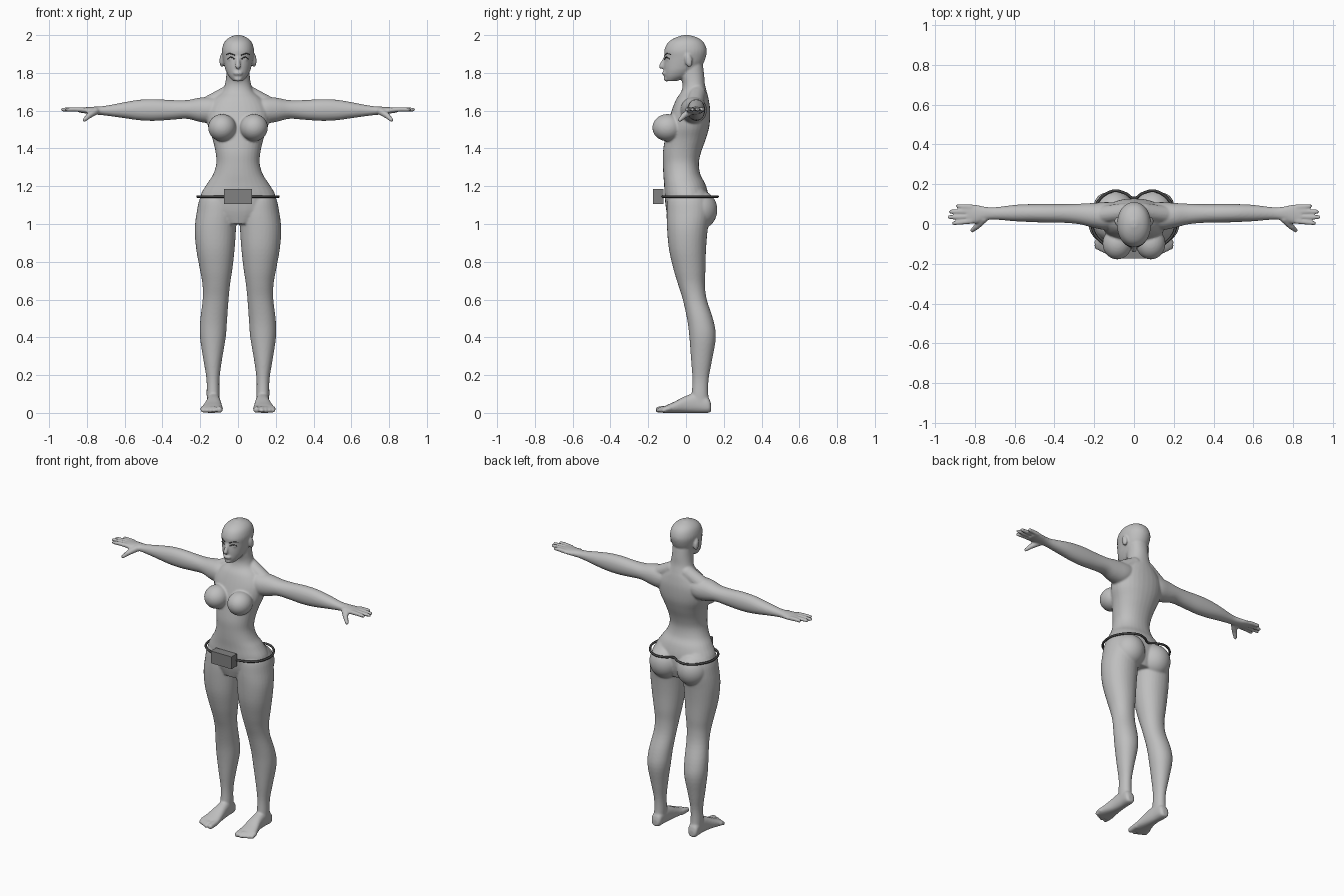
import bpy, bmesh, math
from mathutils import Vector, Matrix

cube = bpy.data.objects.get("Cube")
if cube:
    bpy.data.objects.remove(cube, do_unlink=True)


def material(name, value):
    m = bpy.data.materials.new(name)
    m.use_nodes = True
    color = (value, value, value, 1)
    m.diffuse_color = color
    bsdf = m.node_tree.nodes["Principled BSDF"]
    bsdf.inputs["Base Color"].default_value = color
    return m


body_grey = material("body grey", 0.52)
box_grey = material("box grey", 0.22)
dark = material("dark trim", 0.06)

ORDER = {"z": (1, 2, 0), "x": (0, 1, 2), "y": (1, 0, 2)}


def catmull(a, b, c, d, t):
    return [q + 0.5 * t * (r - p + t * (2 * p - 5 * q + 4 * r - s + t * (3 * (q - r) + s - p)))
            for p, q, r, s in zip(a, b, c, d)]


def loft(bm, axis, rows, power=2.0, sides=32, steps=4):
    """Rows are (position, low a, high a, low b, high b) along the axis."""
    ext = [rows[0]] + rows + [rows[-1]]
    fine = [catmull(*ext[i:i + 4], k / steps) for i in range(len(rows) - 1) for k in range(steps)]
    fine.append(rows[-1])
    rings = []
    for t, a0, a1, b0, b1 in fine:
        ring = []
        for k in range(sides):
            ang = math.tau * k / sides
            c, s = math.cos(ang), math.sin(ang)
            c = math.copysign(abs(c) ** (2 / power), c)
            s = math.copysign(abs(s) ** (2 / power), s)
            p = (t, (a0 + a1) / 2 + c * (a1 - a0) / 2, (b0 + b1) / 2 + s * (b1 - b0) / 2)
            ring.append(bm.verts.new([p[i] for i in ORDER[axis]]))
        rings.append(ring)
    for lo, hi in zip(rings, rings[1:]):
        for k in range(sides):
            n = (k + 1) % sides
            bm.faces.new((lo[k], lo[n], hi[n], hi[k]))
    bm.faces.new(rings[0])
    bm.faces.new(rings[-1])


def blob(bm, center, radii, tilt=0.0):
    m = Matrix.Translation(center) @ Matrix.Rotation(tilt, 4, "X") @ Matrix.Diagonal((*radii, 1))
    bmesh.ops.create_icosphere(bm, subdivisions=4, radius=1, matrix=m)


def limb(bm, points, r0, r1):
    """Rounded tapering chain through the points."""
    n = len(points) - 1
    for i, (p, q) in enumerate(zip(points, points[1:])):
        p, q = Vector(p), Vector(q)
        ra, rb = r0 + (r1 - r0) * i / n, r0 + (r1 - r0) * (i + 1) / n
        m = Matrix.Translation((p + q) / 2) @ (q - p).to_track_quat("Z", "Y").to_matrix().to_4x4()
        bmesh.ops.create_cone(bm, cap_ends=True, segments=16, radius1=ra, radius2=rb,
                              depth=(q - p).length, matrix=m)
        for c, r in ((p, ra), (q, rb)):
            blob(bm, c, (r, r, r))


bm = bmesh.new()

# Leg
loft(bm, "z", [
    (.05, .1, .165, .025, .125), (.1, .098, .166, .03, .118), (.18, .098, .167, .034, .12),
    (.28, .085, .183, .027, .138), (.4, .065, .201, .018, .158), (.49, .058, .2, .007, .145),
    (.6, .05, .187, -.017, .11), (.68, .042, .188, -.042, .1), (.76, .03, .202, -.066, .103),
    (.865, .018, .221, -.09, .106), (.97, .011, .229, -.1, .115), (1.06, .008, .219, -.102, .13),
    (1.14, .02, .2, -.095, .12), (1.2, .05, .15, -.06, .08)], 2.1)
blob(bm, (.098, .068, 1.075), (.098, .098, .105))

# Foot and toes
loft(bm, "y", [
    (.133, .115, .15, .008, .045), (.118, .1, .165, 0, .08), (.06, .096, .165, 0, .105),
    (0, .09, .17, 0, .09), (-.06, .083, .186, 0, .06), (-.1, .08, .197, 0, .042),
    (-.125, .083, .195, 0, .028)], 2.4)
limb(bm, [(.098, -.09, .022), (.098, -.145, .017)], .019, .017)
for i in range(4):
    x, y = .126 + .02 * i, -.147 + .01 * i
    limb(bm, [(x, -.09, .022), (x, y + .02, .024), (x, y, .013)], .013, .012)

# Arm and palm
loft(bm, "x", [
    (.06, .01, .1, 1.57, 1.67), (.13, -.028, .11, 1.535, 1.672), (.2, -.02, .106, 1.54, 1.669),
    (.27, -.002, .102, 1.557, 1.656), (.35, .006, .1, 1.552, 1.656), (.44, .007, .101, 1.546, 1.661),
    (.52, .01, .1, 1.549, 1.658), (.6, .014, .096, 1.56, 1.645), (.7, .022, .084, 1.574, 1.626),
    (.75, .018, .087, 1.579, 1.622), (.79, .003, .096, 1.583, 1.619), (.84, .002, .1, 1.59, 1.617)], 2.1)
limb(bm, [(.05, .06, 1.69), (.17, .045, 1.625)], .045, .045)

# Fingers and thumb
for y0, y1, tip in ((.014, .004, .905), (.038, .034, .927), (.062, .062, .92), (.086, .09, .885)):
    limb(bm, [(.82, y0, 1.604), (.86, (y0 + y1) / 2, 1.607), (tip, y1, 1.606)], .0135, .0105)
limb(bm, [(.755, .025, 1.597), (.79, -.012, 1.573), (.812, -.032, 1.551)], .02, .011)

# Chest form, ear and eye
blob(bm, (.084, -.098, 1.51), (.074, .08, .072))
blob(bm, (.086, .014, 1.865), (.012, .02, .036), .2)
blob(bm, (.035, -.092, 1.874), (.018, .014, .011))

# Mirror the paired parts to the other side
pair = bmesh.ops.duplicate(bm, geom=bm.verts[:] + bm.edges[:] + bm.faces[:])["geom"]
for v in pair:
    if isinstance(v, bmesh.types.BMVert):
        v.co.x = -v.co.x

# Torso and neck
torso = [
    (1.0, .1, -.085, .1), (1.07, .19, -.104, .12), (1.145, .2, -.113, .12), (1.21, .166, -.116, .103),
    (1.26, .133, -.12, .077), (1.32, .115, -.122, .068), (1.38, .119, -.122, .08),
    (1.45, .135, -.112, .105), (1.52, .16, -.1, .124), (1.6, .165, -.076, .128),
    (1.66, .13, -.052, .12), (1.7, .085, -.026, .11), (1.74, .069, -.018, .1),
    (1.79, .062, -.03, .096), (1.84, .06, -.03, .09)]
loft(bm, "z", [(z, -x, x, y0, y1) for z, x, y0, y1 in torso], 2.2)

# Head
head = [
    (1.756, .026, -.104, -.05), (1.78, .048, -.114, .01), (1.81, .064, -.116, .05),
    (1.84, .073, -.117, .085), (1.88, .081, -.114, .104), (1.92, .085, -.115, .11),
    (1.96, .074, -.096, .095), (1.985, .05, -.06, .064), (2.0, .015, -.015, .02)]
loft(bm, "z", [(z, -x, x, y0, y1) for z, x, y0, y1 in head], 2.1)
limb(bm, [(0, -.11, 1.88), (0, -.13, 1.835)], .009, .014)
blob(bm, (0, -.115, 1.798), (.026, .012, .012))
blob(bm, (0, -.104, 1.768), (.022, .014, .014))

bmesh.ops.recalc_face_normals(bm, faces=bm.faces[:])
mesh = bpy.data.meshes.new("body")
bm.to_mesh(mesh)
bm.free()
mesh.materials.append(body_grey)
body = bpy.data.objects.new("body", mesh)
bpy.context.collection.objects.link(body)
fuse = body.modifiers.new("fuse", "REMESH")
fuse.mode = "VOXEL"
fuse.voxel_size = 0.006
fuse.use_smooth_shade = True
soften = body.modifiers.new("soften", "SMOOTH")
soften.factor = 0.5
soften.iterations = 5


def cord(name, points, radius, mat, cyclic=False):
    cu = bpy.data.curves.new(name, "CURVE")
    cu.dimensions = "3D"
    cu.bevel_depth = radius
    cu.bevel_resolution = 2
    cu.use_fill_caps = True
    sp = cu.splines.new("BEZIER")
    sp.bezier_points.add(len(points) - 1)
    for b, p in zip(sp.bezier_points, points):
        b.co = p
        b.handle_left_type = b.handle_right_type = "AUTO"
    sp.use_cyclic_u = cyclic
    cu.materials.append(mat)
    ob = bpy.data.objects.new(name, cu)
    bpy.context.collection.objects.link(ob)


# Belt and buckle box
half = [(.1, -.117), (.175, -.08), (.212, .0), (.195, .09), (.11, .165), (.045, .155)]
loop = [(0, -.125)] + half + [(0, .13)] + [(-x, y) for x, y in reversed(half)]
cord("belt", [(x, y, 1.145) for x, y in loop], .007, dark, True)
bpy.ops.mesh.primitive_cube_add(size=1, location=(0, -.147, 1.145))
box = bpy.context.object
box.name = "belt_box"
box.scale = (.15, .055, .08)
box.data.materials.append(box_grey)


# Brows and lashes
def face_y(x):
    return -.004 - .112 * math.sqrt(1 - (x / .083) ** 2)


for side, s in (("left", 1), ("right", -1)):
    for name, zs, xs in (("brow", (1.893, 1.902, 1.897), (.016, .042, .062)),
                         ("lash", (1.872, 1.883, 1.875), (.018, .036, .055))):
        cord(side + "_" + name, [(s * x, face_y(x), z) for x, z in zip(xs, zs)], .003, dark)
